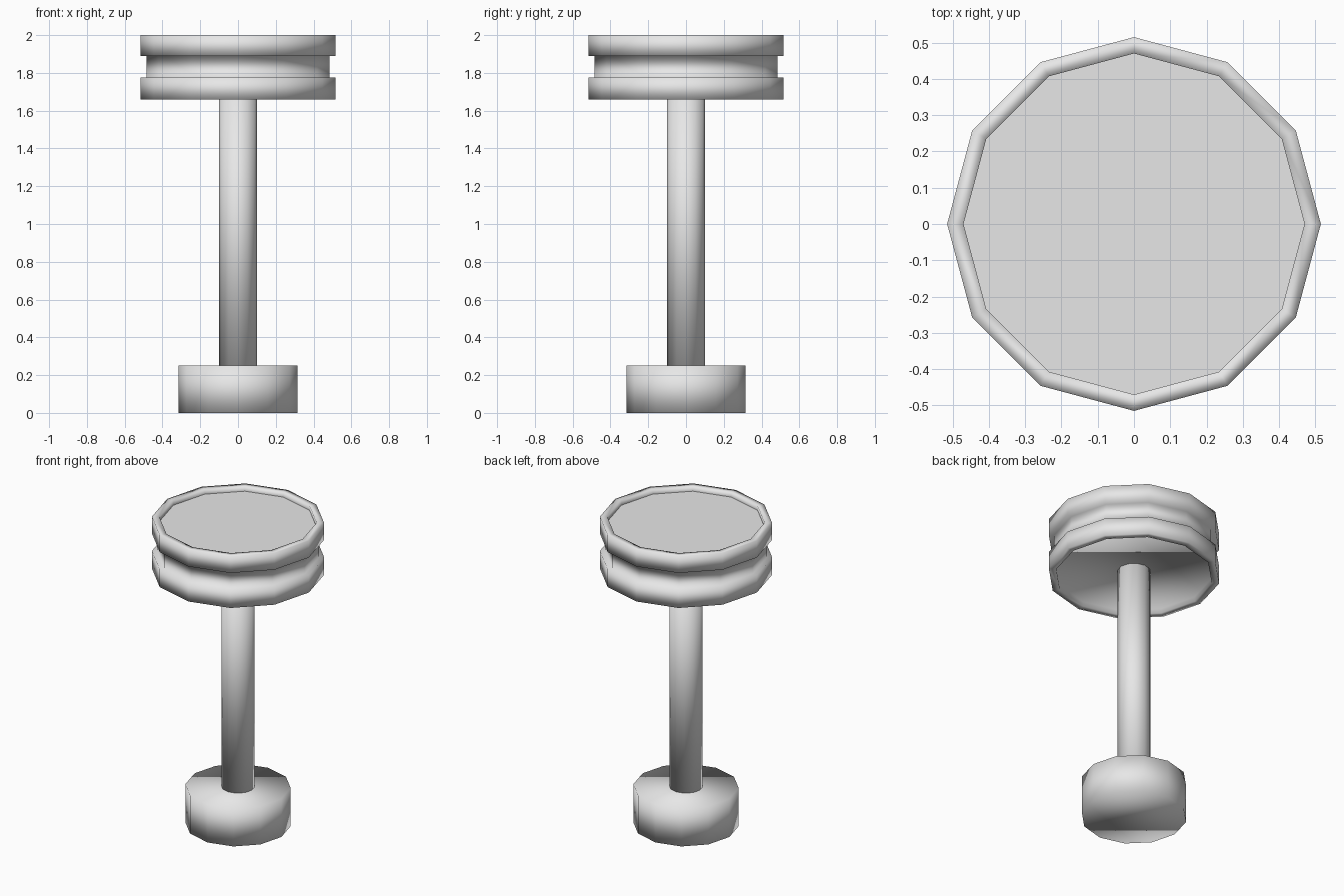
import bpy
import bmesh
from math import cos, sin, tau

SIDES = 12

cube = bpy.data.objects.get("Cube")
if cube:
    bpy.data.objects.remove(cube, do_unlink=True)

# One plain grey for the whole stool
grey = bpy.data.materials.new("light grey")
grey.use_nodes = True
colour = (0.8, 0.8, 0.8, 1.0)
grey.diffuse_color = colour
grey.node_tree.nodes["Principled BSDF"].inputs["Base Color"].default_value = colour


def turned_part(name, profile, flat_top=False):
    """Spin (radius, height) points, listed bottom to top, into a capped solid."""
    bm = bmesh.new()
    rings = []
    for radius, z in profile:
        rings.append([bm.verts.new((radius * cos(tau * i / SIDES),
                                    radius * sin(tau * i / SIDES), z))
                      for i in range(SIDES)])
    for low, high in zip(rings, rings[1:]):
        for i in range(SIDES):
            j = (i + 1) % SIDES
            bm.faces.new((low[i], low[j], high[j], high[i]))
    bm.faces.new(rings[0][::-1])
    top = bm.faces.new(rings[-1])
    for face in bm.faces:
        face.smooth = True
    top.smooth = not flat_top
    bmesh.ops.recalc_face_normals(bm, faces=bm.faces[:])

    mesh = bpy.data.meshes.new(name)
    bm.to_mesh(mesh)
    bm.free()
    mesh.materials.append(grey)
    obj = bpy.data.objects.new(name, mesh)
    bpy.context.collection.objects.link(obj)
    return obj


# Foot and pole
turned_part("base", [(0.315, 0.0), (0.315, 0.25)])
turned_part("pole", [(0.1, 0.24), (0.1, 1.7)])

# Seat: two raised rims around a recessed waist, shallow recess above and below
turned_part("seat", [
    (0.47, 1.69), (0.47, 1.66), (0.515, 1.66), (0.515, 1.775),
    (0.485, 1.775), (0.485, 1.89), (0.515, 1.89), (0.515, 2.0),
    (0.47, 2.0), (0.47, 1.97),
], flat_top=True)
